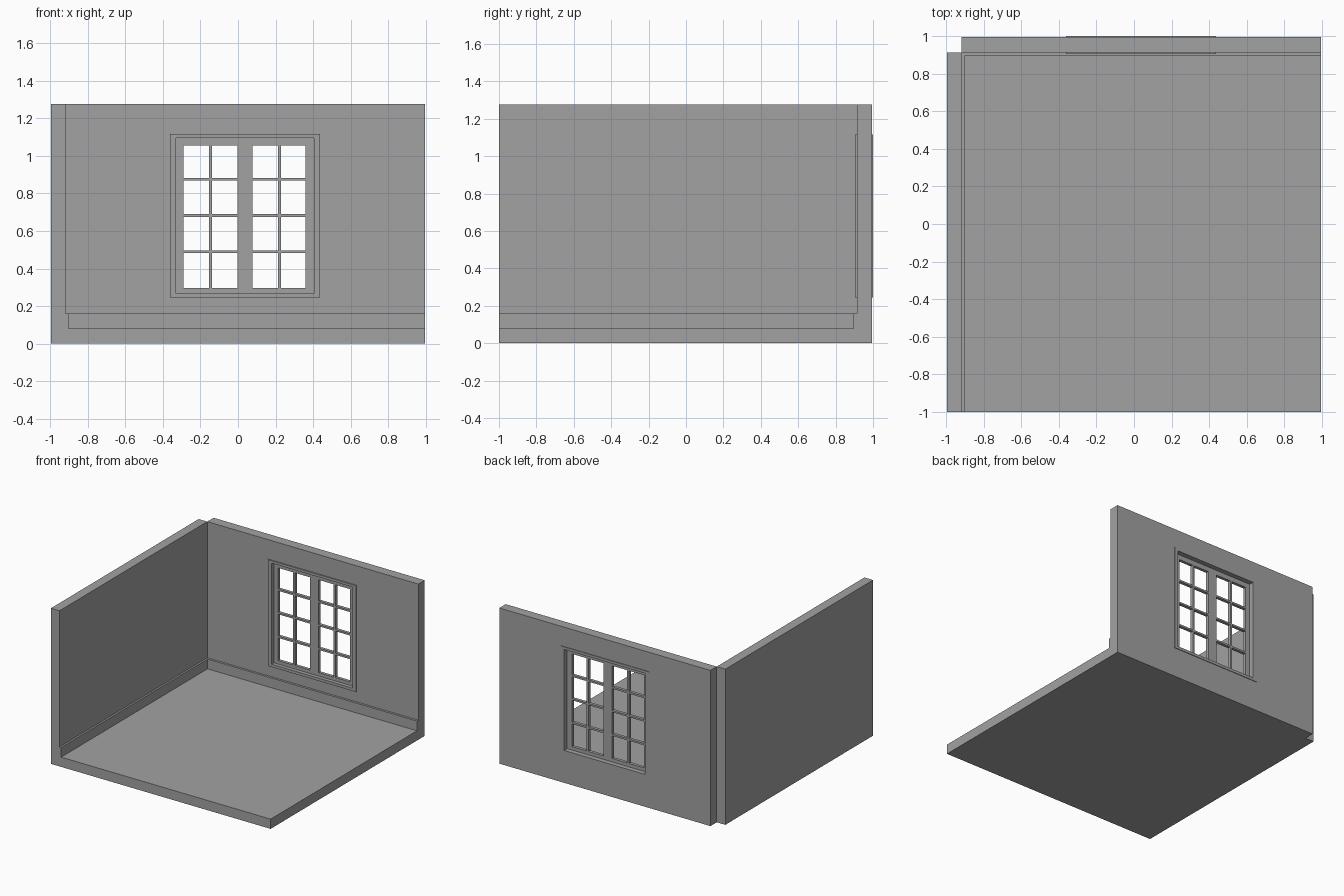
import bpy
import bmesh

default = bpy.data.objects.get("Cube")
if default:
    bpy.data.objects.remove(default, do_unlink=True)

grey = bpy.data.materials.new("plain grey")
grey.use_nodes = True
colour = (0.36, 0.36, 0.36, 1)
grey.diffuse_color = colour
grey.node_tree.nodes["Principled BSDF"].inputs["Base Color"].default_value = colour


def finish(name, bm):
    mesh = bpy.data.meshes.new(name)
    bm.to_mesh(mesh)
    bm.free()
    mesh.materials.append(grey)
    obj = bpy.data.objects.new(name, mesh)
    bpy.context.collection.objects.link(obj)
    return obj


def box(name, x, y, z):
    """Box between the given (low, high) limits on each axis."""
    bm = bmesh.new()
    bmesh.ops.create_cube(bm, size=1)
    for v in bm.verts:
        for axis, (low, high) in enumerate((x, y, z)):
            v.co[axis] = high if v.co[axis] > 0 else low
    return finish(name, bm)


def pierced_panel(name, xs, zs, y, is_hole):
    """Upright panel on a grid of cuts, left open where is_hole(column, row)."""
    bm = bmesh.new()
    middle = sum(y) / 2
    grid = [[bm.verts.new((px, middle, pz)) for pz in zs] for px in xs]
    for i in range(len(xs) - 1):
        for j in range(len(zs) - 1):
            if not is_hole(i, j):
                bm.faces.new((grid[i][j], grid[i + 1][j],
                              grid[i + 1][j + 1], grid[i][j + 1]))
    obj = finish(name, bm)
    solid = obj.modifiers.new("thickness", "SOLIDIFY")
    solid.thickness = y[1] - y[0]
    solid.offset = 0
    return obj


def centre_hole(i, j):
    return i == 1 and j == 1


# Room limits
LEFT, RIGHT, FRONT, BACK, TOP = -0.996, 0.996, -1.0, 0.995, 1.276
INNER_X, INNER_Y = -0.918, 0.913
FLOOR, SKIRT = 0.08, 0.16

# Floor and walls
box("floor", (INNER_X, RIGHT), (FRONT, INNER_Y), (0, FLOOR))
box("side_wall", (LEFT, INNER_X), (FRONT, INNER_Y), (0, TOP))
pierced_panel("window_wall", (INNER_X, -0.345, 0.42, RIGHT),
              (0, 0.258, 1.106, TOP), (INNER_Y, BACK), centre_hole)

# Skirting boards
box("side_skirting", (INNER_X, -0.903), (FRONT, 0.895), (FLOOR, SKIRT))
box("back_skirting", (INNER_X, RIGHT), (0.895, INNER_Y), (FLOOR, SKIRT))

# Window casing, standing slightly proud of both wall faces
pierced_panel("window_casing", (-0.363, -0.33, 0.405, 0.437),
              (0.245, 0.268, 1.096, 1.117), (0.904, 1.0), centre_hole)

# Window sash with two leaves of panes, two across and four high
pierced_panel("window_sash",
              (-0.33, -0.29, -0.154, -0.139, -0.003, 0.077, 0.213, 0.228, 0.36, 0.405),
              (0.268, 0.296, 0.482, 0.497, 0.676, 0.69, 0.868, 0.883, 1.056, 1.096),
              (0.935, 0.96), lambda i, j: i % 2 == 1 and j % 2 == 1)
